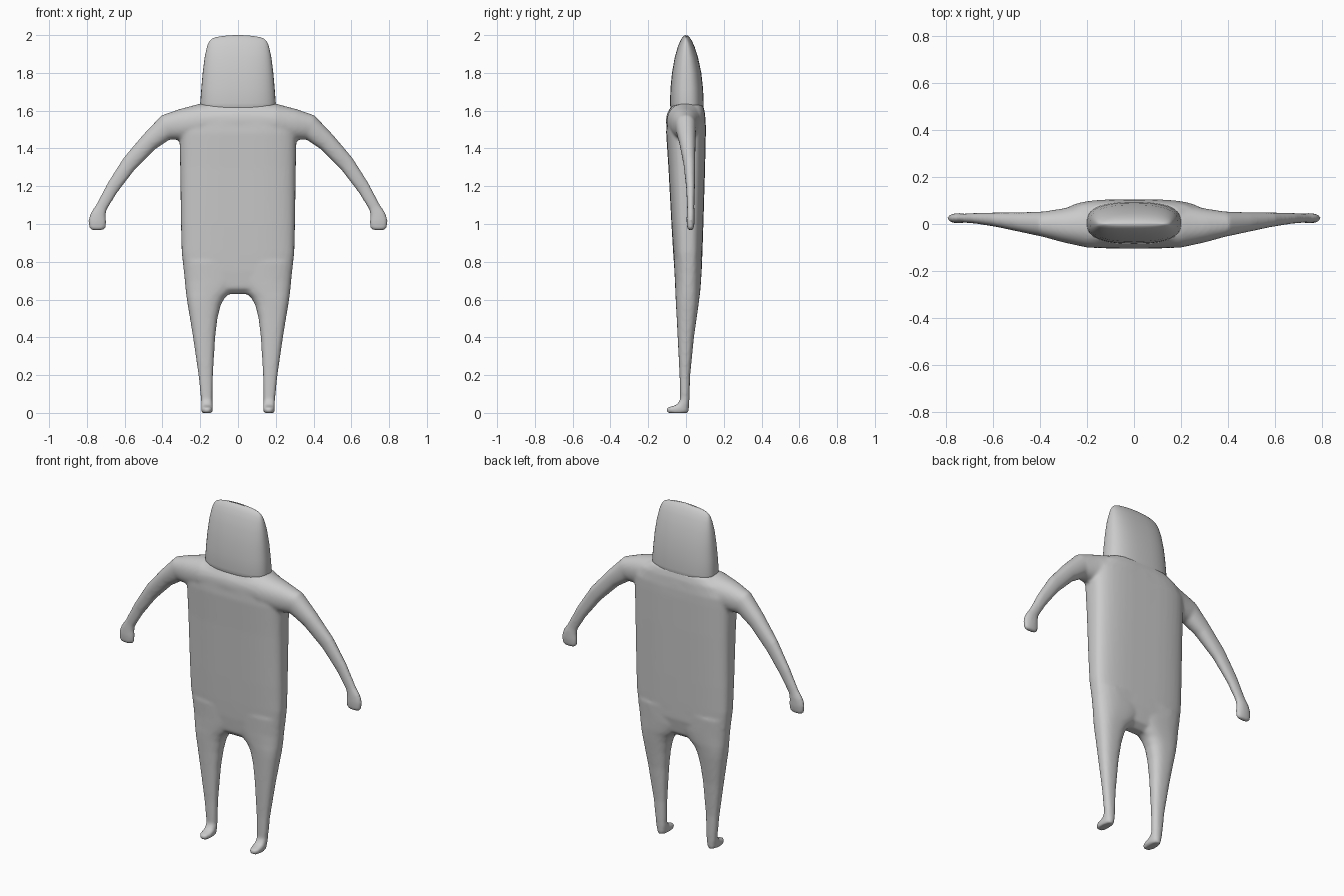
import bpy, bmesh, math
from mathutils import Vector

grey = bpy.data.materials.new("grey")
grey.diffuse_color = (0.6, 0.6, 0.6, 1)


def power(c, n):
    return math.copysign(abs(c) ** (2 / n), c)


def loft(bm, rings, n=2.4, flip=1, segs=40):
    """Skin rounded sections; each ring is (x1, z1, x2, z2, y_front, y_back)."""
    loops = []
    for x1, z1, x2, z2, y1, y2 in rings:
        loop = []
        for i in range(segs):
            a = 2 * math.pi * i / segs
            u, v = power(math.cos(a), n), power(math.sin(a), n)
            loop.append(bm.verts.new((
                flip * ((x1 + x2) / 2 + u * (x2 - x1) / 2),
                (y1 + y2) / 2 + v * (y2 - y1) / 2,
                (z1 + z2) / 2 + u * (z2 - z1) / 2)))
        loops.append(loop)
    faces = []
    for a, b in zip(loops, loops[1:]):
        for i in range(segs):
            j = (i + 1) % segs
            faces.append(bm.faces.new((a[i], a[j], b[j], b[i])))
    faces += [bm.faces.new(loops[0][::-1]), bm.faces.new(loops[-1])]
    bmesh.ops.recalc_face_normals(bm, faces=faces)


def level(z, x1, x2, y1, y2):
    return (x1, z, x2, z, y1, y2)


def make(name, bm):
    me = bpy.data.meshes.new(name)
    bm.to_mesh(me)
    bm.free()
    ob = bpy.data.objects.new(name, me)
    bpy.context.collection.objects.link(ob)
    me.materials.append(grey)
    return ob


# Body: torso, legs and arms fused into one smooth skin
bm = bmesh.new()
torso = [(0.63, 0.20, -0.02, 0.03), (0.66, 0.26, -0.05, 0.065),
         (0.75, 0.287, -0.061, 0.083), (0.85, 0.298, -0.068, 0.087),
         (1.0, 0.302, -0.077, 0.092), (1.3, 0.306, -0.093, 0.101),
         (1.48, 0.31, -0.105, 0.105), (1.53, 0.31, -0.104, 0.105),
         (1.59, 0.27, -0.093, 0.1), (1.63, 0.2, -0.075, 0.09)]
loft(bm, [level(z, -w, w, y1, y2) for z, w, y1, y2 in torso], 3.2)

leg = [(0.0, 0.138, 0.19, -0.098, 0.01), (0.012, 0.133, 0.195, -0.106, 0.016),
       (0.028, 0.133, 0.195, -0.1, 0.016), (0.042, 0.134, 0.195, -0.05, 0.017),
       (0.07, 0.135, 0.196, -0.031, 0.018), (0.2, 0.133, 0.209, -0.034, 0.022),
       (0.4, 0.121, 0.238, -0.044, 0.042), (0.5, 0.109, 0.254, -0.049, 0.056),
       (0.57, 0.092, 0.266, -0.053, 0.066), (0.61, 0.07, 0.272, -0.055, 0.071),
       (0.64, 0.035, 0.276, -0.056, 0.075), (0.7, -0.02, 0.282, -0.059, 0.08),
       (0.8, -0.02, 0.292, -0.064, 0.085)]
arm = [(0.0, 1.45, 0.0, 1.645, -0.106, 0.104), (0.2, 1.45, 0.2, 1.637, -0.1, 0.09),
       (0.29, 1.445, 0.31, 1.608, -0.078, 0.066), (0.36, 1.448, 0.405, 1.575, -0.055, 0.053),
       (0.44, 1.395, 0.5, 1.475, -0.036, 0.05), (0.55, 1.283, 0.605, 1.352, -0.013, 0.049),
       (0.64, 1.165, 0.692, 1.215, 0.001, 0.047), (0.695, 1.075, 0.752, 1.1, 0.006, 0.044),
       (0.70, 1.045, 0.78, 1.06, 0.004, 0.046), (0.697, 1.01, 0.793, 1.02, 0.003, 0.046),
       (0.70, 0.98, 0.79, 0.98, 0.006, 0.042), (0.715, 0.966, 0.775, 0.966, 0.014, 0.034)]
for side in (-1, 1):
    loft(bm, [level(*r) for r in leg], 2.5, side)
    loft(bm, arm, 2.2, side)
body = make("body", bm)
remesh = body.modifiers.new("fuse", 'REMESH')
remesh.mode = 'VOXEL'
remesh.voxel_size = 0.009
remesh.use_smooth_shade = True
smooth = body.modifiers.new("soften", 'SMOOTH')
smooth.factor = 0.5
smooth.iterations = 6

# Head: a tapered hood narrowing to a rounded ridge
bm = bmesh.new()
head = [(1.6, 0.19, -0.075, 0.085), (1.62, 0.198, -0.083, 0.093),
        (1.64, 0.2, -0.085, 0.094), (1.72, 0.194, -0.082, 0.09),
        (1.8, 0.187, -0.074, 0.081), (1.88, 0.177, -0.06, 0.064),
        (1.94, 0.166, -0.043, 0.045), (1.97, 0.158, -0.03, 0.031),
        (1.985, 0.15, -0.021, 0.021), (1.995, 0.138, -0.012, 0.012),
        (2.0, 0.12, -0.004, 0.004)]
loft(bm, [level(z, -w, w, y1, y2) for z, w, y1, y2 in head], 2.6)
for v in bm.verts:  # crown sags towards its ends
    if v.co.z > 1.9:
        v.co.z -= 0.8 * v.co.x ** 2 * (v.co.z - 1.9) / 0.1
head_ob = make("head", bm)
bpy.context.view_layer.objects.active = head_ob
head_ob.select_set(True)
bpy.ops.object.shade_smooth_by_angle(angle=math.radians(50))
